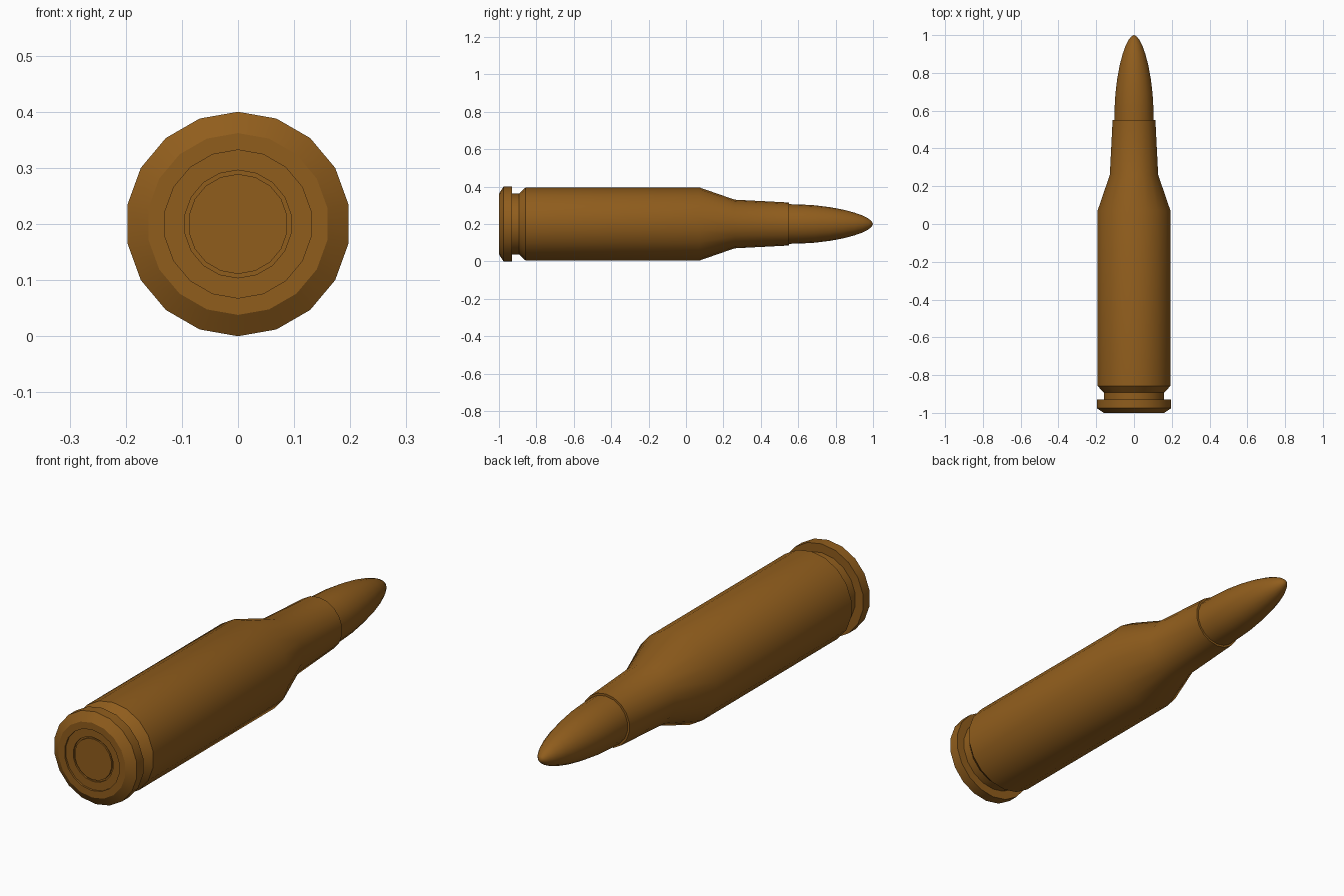
import bpy, bmesh
from math import sin, cos, pi, radians

if "Cube" in bpy.data.objects:
    bpy.data.objects.remove(bpy.data.objects["Cube"])

SIDES = 18
AXIS_Z = 0.2

brass = bpy.data.materials.new("brass")
brass.diffuse_color = (0.28, 0.11, 0.012, 1)
brass.use_nodes = True
brass.node_tree.nodes["Principled BSDF"].inputs["Base Color"].default_value = brass.diffuse_color


def lathe(name, profile):
    """Revolve (y, radius) points around the lengthwise axis; radius 0 is a pole."""
    bm = bmesh.new()
    rings = []
    for y, r in profile:
        n = SIDES if r > 0 else 1
        rings.append([bm.verts.new((r * sin(2 * pi * i / SIDES), y,
                                    AXIS_Z + r * cos(2 * pi * i / SIDES)))
                      for i in range(n)])
    for a, b in zip(rings, rings[1:]):
        for i in range(SIDES):
            j = (i + 1) % SIDES
            quad = [a[i % len(a)], a[j % len(a)], b[j % len(b)], b[i % len(b)]]
            bm.faces.new(list(dict.fromkeys(quad)))
    bmesh.ops.recalc_face_normals(bm, faces=bm.faces)
    mesh = bpy.data.meshes.new(name)
    bm.to_mesh(mesh)
    bm.free()
    mesh.materials.append(brass)
    obj = bpy.data.objects.new(name, mesh)
    bpy.context.collection.objects.link(obj)
    bpy.ops.object.select_all(action='DESELECT')
    obj.select_set(True)
    bpy.context.view_layer.objects.active = obj
    bpy.ops.object.shade_smooth_by_angle(angle=radians(30))
    return obj


# Case: recessed head, rim, extractor groove, body, shoulder, neck and mouth
lathe("case", [
    (-0.985, 0), (-0.985, 0.096), (-0.992, 0.096), (-0.992, 0.132),
    (-1.0, 0.132), (-1.0, 0.162), (-0.975, 0.2), (-0.93, 0.2),
    (-0.93, 0.162), (-0.893, 0.162), (-0.857, 0.196), (0.07, 0.196),
    (0.26, 0.13), (0.55, 0.115), (0.55, 0.104), (0.55, 0)])

# Primer cap sitting in the head
lathe("primer", [(-0.985, 0.089), (-0.992, 0.089), (-0.992, 0)])

# Bullet: rounded ogive
lathe("bullet", [
    (0.55, 0.106), (0.62, 0.104), (0.69, 0.1), (0.77, 0.09), (0.84, 0.077),
    (0.9, 0.061), (0.945, 0.045), (0.975, 0.029), (0.993, 0.014), (1.0, 0)])
